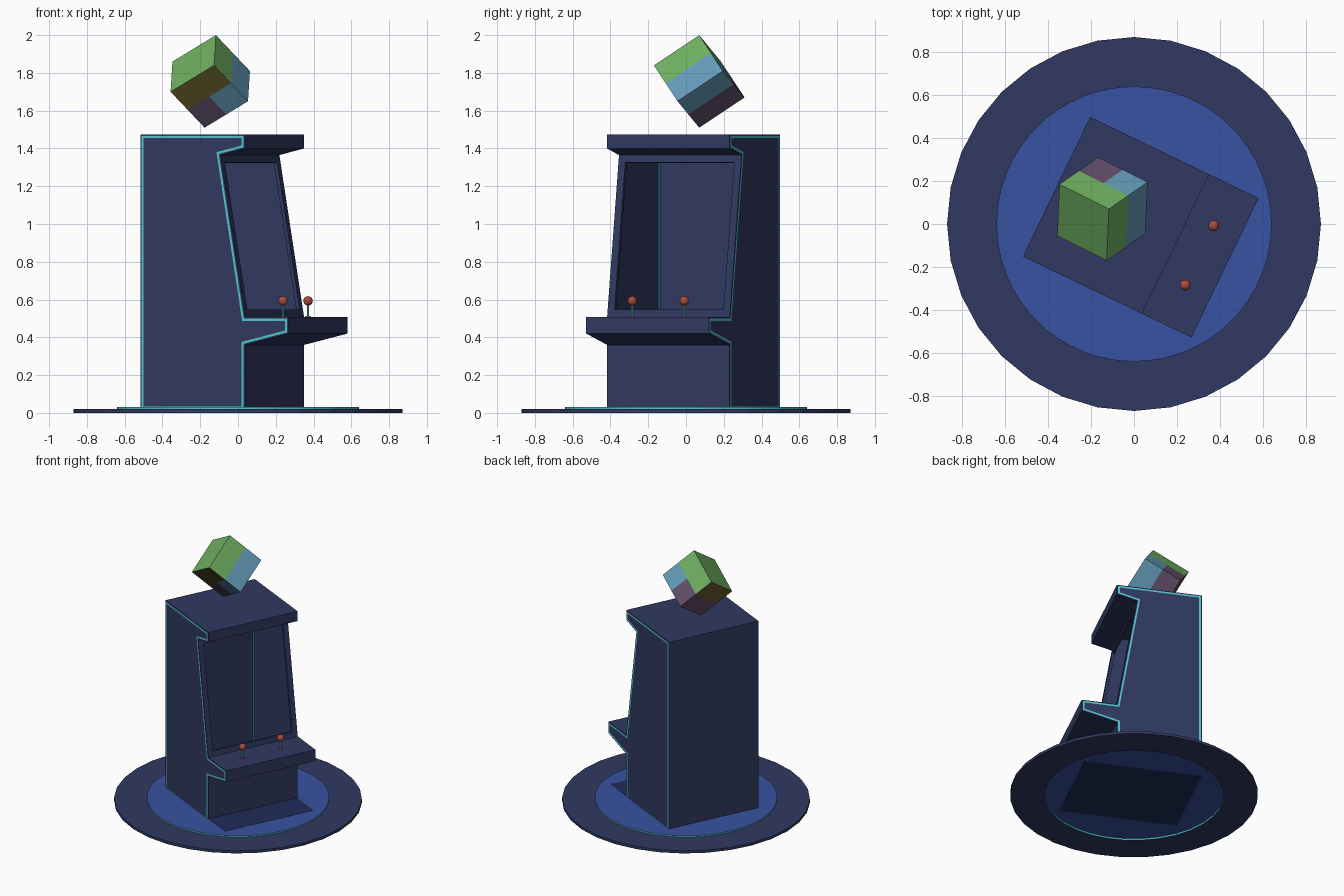
import bpy, bmesh, math
from mathutils import Matrix, Vector

if "Cube" in bpy.data.objects:
    bpy.data.objects.remove(bpy.data.objects["Cube"])


def mat(name, r, g, b):
    m = bpy.data.materials.new(name)
    lin = [((c / 255 + 0.055) / 1.055) ** 2.4 for c in (r, g, b)]
    m.diffuse_color = (*lin, 1)
    m.use_nodes = True
    m.node_tree.nodes["Principled BSDF"].inputs["Base Color"].default_value = m.diffuse_color
    return m


NAVY = mat("navy", 48, 57, 97)
BLUE = mat("bright blue", 56, 82, 162)
SHADE = mat("deep blue", 33, 45, 90)
TEAL = mat("teal", 82, 200, 205)
GREEN = mat("green", 112, 176, 98)
OLIVE = mat("olive", 106, 95, 46)
SKY = mat("sky blue", 100, 155, 185)
PURPLE = mat("dusty purple", 98, 78, 106)
RED = mat("brick red", 170, 78, 62)

TURN = Matrix.Rotation(math.radians(-25.7), 4, "Z")   # cabinet is turned on its base


def finish(name, bm, mats, matrix=Matrix()):
    bmesh.ops.transform(bm, matrix=matrix, verts=bm.verts)
    me = bpy.data.meshes.new(name)
    bm.to_mesh(me)
    bm.free()
    for m in mats:
        me.materials.append(m)
    ob = bpy.data.objects.new(name, me)
    bpy.context.collection.objects.link(ob)
    return ob


def prism(profile, y0, y1):
    """Extrude an (x, z) profile along y."""
    bm = bmesh.new()
    f = bm.faces.new([bm.verts.new((x, y0, z)) for x, z in profile])
    r = bmesh.ops.extrude_face_region(bm, geom=[f])
    vs = [v for v in r["geom"] if isinstance(v, bmesh.types.BMVert)]
    bmesh.ops.translate(bm, vec=(0, y1 - y0, 0), verts=vs)
    bmesh.ops.recalc_face_normals(bm, faces=bm.faces)
    bm.normal_update()
    return bm


def box(name, x0, x1, y0, y1, z0, z1, m):
    return finish(name, prism([(x0, z0), (x1, z0), (x1, z1), (x0, z1)], y0, y1), [m], TURN)


def cylinder(r, z0, z1, segs, matrix=Matrix()):
    bm = bmesh.new()
    bmesh.ops.create_cone(bm, cap_ends=True, segments=segs, radius1=r, radius2=r, depth=z1 - z0,
                          matrix=matrix @ Matrix.Translation((0, 0, (z0 + z1) / 2)))
    bm.normal_update()
    return bm


# Round base ring with a glowing inner wall
bm = bmesh.new()
N = 32
rings = [[bm.verts.new((r * math.cos(2 * math.pi * i / N), r * math.sin(2 * math.pi * i / N), z))
          for i in range(N)] for r, z in ((0.63, 0), (0.87, 0), (0.87, 0.02), (0.63, 0.02))]
for k in range(4):
    a, b = rings[k], rings[(k + 1) % 4]
    for i in range(N):
        j = (i + 1) % N
        f = bm.faces.new((a[i], a[j], b[j], b[i]))
        f.material_index = 1 if k == 3 else 0
bmesh.ops.recalc_face_normals(bm, faces=bm.faces)
finish("base_ring", bm, [NAVY, TEAL])

# Blue floor disc with a glowing rim
bm = cylinder(0.64, 0.012, 0.03, 64)
for f in bm.faces:
    f.material_index = 1 if abs(f.normal.z) < 0.5 else 0
finish("floor_disc", bm, [BLUE, TEAL])

# Dark patch on the floor under the cabinet
box("floor_patch", -0.40, 0.45, -0.355, 0.355, 0.010, 0.0315, SHADE)

# Hollow cabinet shell with an open screen
PROFILE = [(-0.40, 0.013), (0.215, 0.013), (0.215, 0.36), (0.47, 0.42), (0.47, 0.507),
           (0.215, 0.507), (0.07, 1.365), (0.215, 1.40), (0.215, 1.475), (-0.40, 1.475)]
HALF = 0.36
bm = prism(PROFILE, -HALF, HALF)
bottom = [f for f in bm.faces if f.normal.z < -0.99]
bmesh.ops.delete(bm, geom=bottom, context="FACES_ONLY")
screen = [f for f in bm.faces if f.normal.x > 0.9 and abs(f.calc_center_median().z - 0.936) < 0.05]
bmesh.ops.inset_individual(bm, faces=screen, thickness=0.04, use_even_offset=True)
bmesh.ops.delete(bm, geom=screen, context="FACES")
cab = finish("cabinet", bm, [NAVY], TURN)
sol = cab.modifiers.new("walls", "SOLIDIFY")
sol.thickness = 0.02
sol.offset = -1
sol.use_even_offset = True

# Glowing trim lines: a thin outline plate on each side
for side, s in (("left", -1), ("right", 1)):
    bm = bmesh.new()
    f = bm.faces.new([bm.verts.new((x, s * (HALF + 0.0015), z)) for x, z in PROFILE])
    bm.normal_update()
    outer = bmesh.ops.inset_individual(bm, faces=[f], thickness=0.008, use_even_offset=True)["faces"]
    bmesh.ops.inset_individual(bm, faces=[f], thickness=0.012, use_even_offset=True)
    bmesh.ops.delete(bm, geom=list(outer) + [f], context="FACES")
    if s > 0:
        bmesh.ops.reverse_faces(bm, faces=bm.faces)
    bmesh.ops.recalc_face_normals(bm, faces=bm.faces)
    bm.normal_update()
    for g in bm.faces:
        if g.normal.y * s < 0:
            g.normal_flip()
    finish(side + "_trim", bm, [TEAL], TURN)
    # matching line in the inner back corner
    y = s * 0.338
    box(side + "_inner_trim", -0.381, -0.369, y - 0.004, y + 0.004, 0.04, 1.45, TEAL)

# Two joysticks
for side, s in (("left", -1), ("right", 1)):
    at = TURN @ Matrix.Translation((0.338, s * 0.153, 0))
    finish(side + "_joystick_collar", cylinder(0.013, 0.500, 0.514, 12, at), [RED])
    finish(side + "_joystick_stem", cylinder(0.006, 0.510, 0.58, 8, at), [TEAL])
    bm = bmesh.new()
    bmesh.ops.create_uvsphere(bm, u_segments=16, v_segments=10, radius=0.025,
                              matrix=at @ Matrix.Translation((0, 0, 0.593)))
    for f in bm.faces:
        f.smooth = True
    finish(side + "_joystick_ball", bm, [RED])

# Floating cube standing on its corner, coloured in blocks
bm = bmesh.new()
bmesh.ops.create_cube(bm, size=1)
bmesh.ops.subdivide_edges(bm, edges=bm.edges[:], cuts=1, use_grid_fill=True)
bm.normal_update()
for f in bm.faces:
    c, n = f.calc_center_median(), f.normal
    if c.y < 0:
        f.material_index = 1 if n.x > 0.5 or n.z > 0.5 else 0
    else:
        f.material_index = 2 if c.x < 0 else 3
a = Vector((-0.23, 0.115, -0.14))
b = Vector((0.18, 0.125, -0.19))
c = Vector((-0.01, -0.24, -0.16))
place = Matrix.Translation((-0.147, 0.07, 1.755)) @ Matrix((a, b, c)).transposed().to_4x4()
finish("floating_cube", bm, [GREEN, OLIVE, SKY, PURPLE], place)
